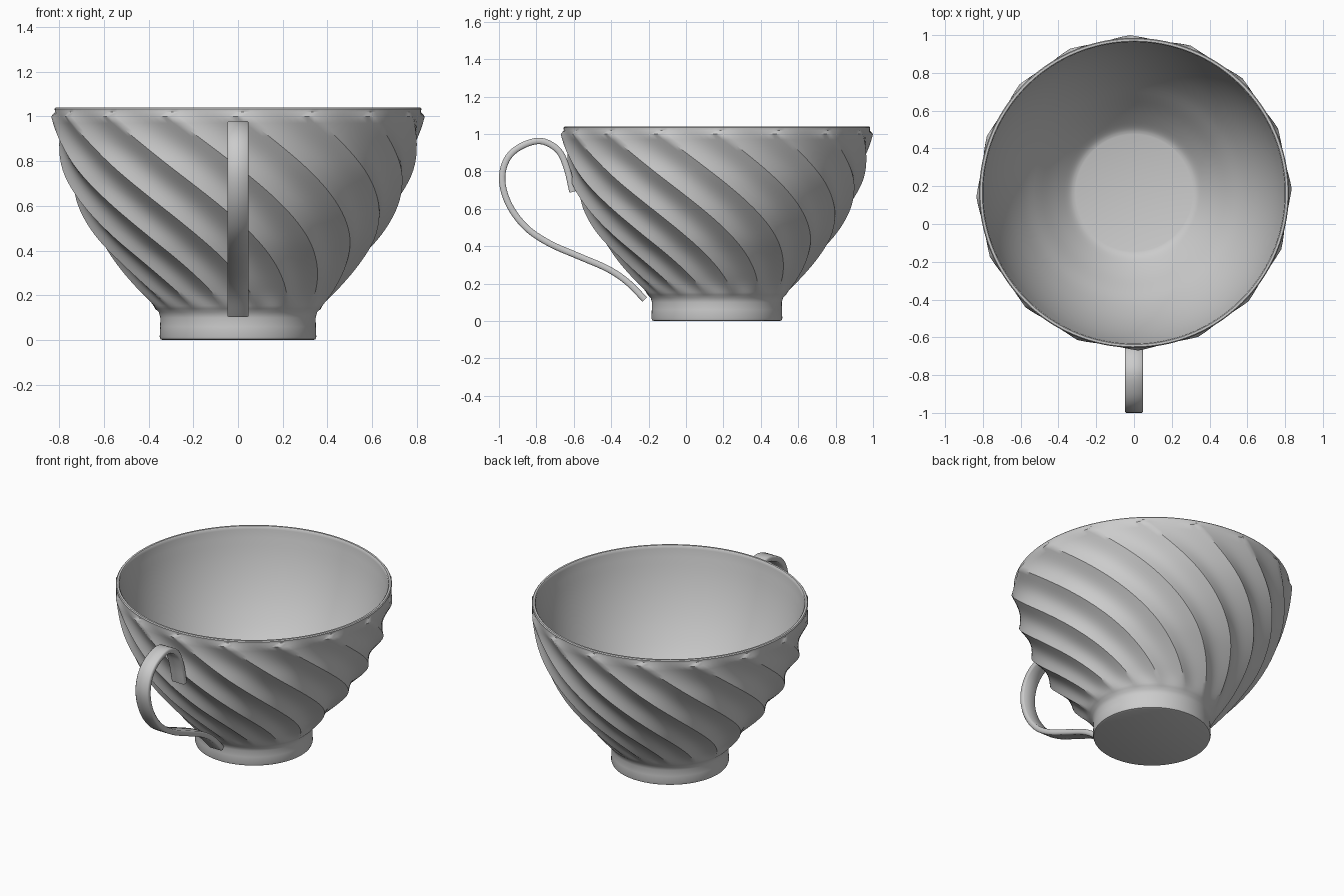
import bpy, bmesh, math
from mathutils import Vector

if "Cube" in bpy.data.objects:
    bpy.data.objects.remove(bpy.data.objects["Cube"])

CY = 0.165            # cup axis in y
FLUTES, PER = 16, 10
N = FLUTES * PER
TWIST = math.radians(80)
START = math.radians(1.5)


def smooth_path(pts, steps):
    """Catmull-Rom samples through the points."""
    v = [Vector(p) for p in pts]
    v = [2 * v[0] - v[1]] + v + [2 * v[-1] - v[-2]]
    out = []
    for i in range(1, len(v) - 2):
        a, b, c, d = v[i - 1:i + 3]
        for k in range(steps):
            t = k / steps
            out.append(0.5 * (2 * b + (c - a) * t + (2 * a - 5 * b + 4 * c - d) * t * t
                              + (3 * b - a - 3 * c + d) * t ** 3))
    return out + [v[-2]]


def finish(bm, name, angle):
    bmesh.ops.recalc_face_normals(bm, faces=bm.faces[:])
    me = bpy.data.meshes.new(name)
    bm.to_mesh(me)
    bm.free()
    ob = bpy.data.objects.new(name, me)
    bpy.context.collection.objects.link(ob)
    bpy.ops.object.select_all(action='DESELECT')
    ob.select_set(True)
    bpy.context.view_layer.objects.active = ob
    bpy.ops.object.shade_smooth_by_angle(angle=math.radians(angle))
    return ob


# Cup rows: (crest radius, z, flute depth, twist)
foot = [(0.335, 0.0), (0.346, 0.004), (0.35, 0.015), (0.348, 0.06), (0.347, 0.10), (0.354, 0.125)]
wall = [(0.37, 0.14, 0.0), (0.425, 0.2, 0.022), (0.49, 0.275, 0.03), (0.56, 0.36, 0.034),
        (0.63, 0.45, 0.036), (0.692, 0.55, 0.036), (0.742, 0.65, 0.036), (0.784, 0.76, 0.034),
        (0.811, 0.88, 0.027), (0.835, 1.0, 0.018)]
lip = [(0.818, 1.02), (0.82, 1.034), (0.815, 1.04), (0.803, 1.04), (0.798, 1.034)]
inside = [(0.797, 1.02), (0.768, 0.88), (0.733, 0.76), (0.69, 0.65), (0.64, 0.55), (0.578, 0.45),
          (0.508, 0.36), (0.44, 0.275), (0.37, 0.2), (0.335, 0.17), (0.31, 0.16)]
rows = [(r, z, 0, TWIST) for r, z in foot]
for r, z, d in smooth_path(wall, 4):
    rows.append((r, z, d, TWIST * (1 - (z - 0.14) / 0.86)))
rows += [(r, z, 0, 0) for r, z in lip]
rows += [(p.x, p.y, 0, 0) for p in smooth_path(inside, 3)]

bm = bmesh.new()
rings = []
for r, z, d, tw in rows:
    ring = []
    for i in range(N):
        a = 2 * math.pi * i / N + START + tw
        rr = r - d * abs(math.sin(math.pi * i / PER))
        ring.append(bm.verts.new((rr * math.cos(a), CY + rr * math.sin(a), z)))
    rings.append(ring)
for lo, hi in zip(rings, rings[1:]):
    for i in range(N):
        j = (i + 1) % N
        bm.faces.new((lo[i], lo[j], hi[j], hi[i]))
bm.faces.new(rings[0])       # underside
bm.faces.new(rings[-1])      # inner floor
finish(bm, "cup_body", 40)

# Handle: flat strap swept along a side path (y, z)
path = smooth_path([(-0.607, 0.69), (-0.638, 0.82), (-0.685, 0.915), (-0.78, 0.963), (-0.89, 0.93),
                    (-0.96, 0.86), (-0.983, 0.75), (-0.945, 0.62), (-0.855, 0.50), (-0.73, 0.415),
                    (-0.57, 0.345), (-0.42, 0.28), (-0.315, 0.21), (-0.22, 0.115)], 5)
bm = bmesh.new()
W, T, B = 0.048, 0.017, 0.007
section = [(-W, -T + B), (-W + B, -T), (W - B, -T), (W, -T + B),
           (W, T - B), (W - B, T), (-W + B, T), (-W, T - B)]
rings = []
for i, p in enumerate(path):
    t = (path[min(i + 1, len(path) - 1)] - path[max(i - 1, 0)]).normalized()
    n = Vector((-t.y, t.x))
    rings.append([bm.verts.new((x, p.x + n.x * h, p.y + n.y * h)) for x, h in section])
for lo, hi in zip(rings, rings[1:]):
    for i in range(8):
        j = (i + 1) % 8
        bm.faces.new((lo[i], lo[j], hi[j], hi[i]))
bm.faces.new(rings[0])
bm.faces.new(rings[-1])
finish(bm, "handle", 50)
